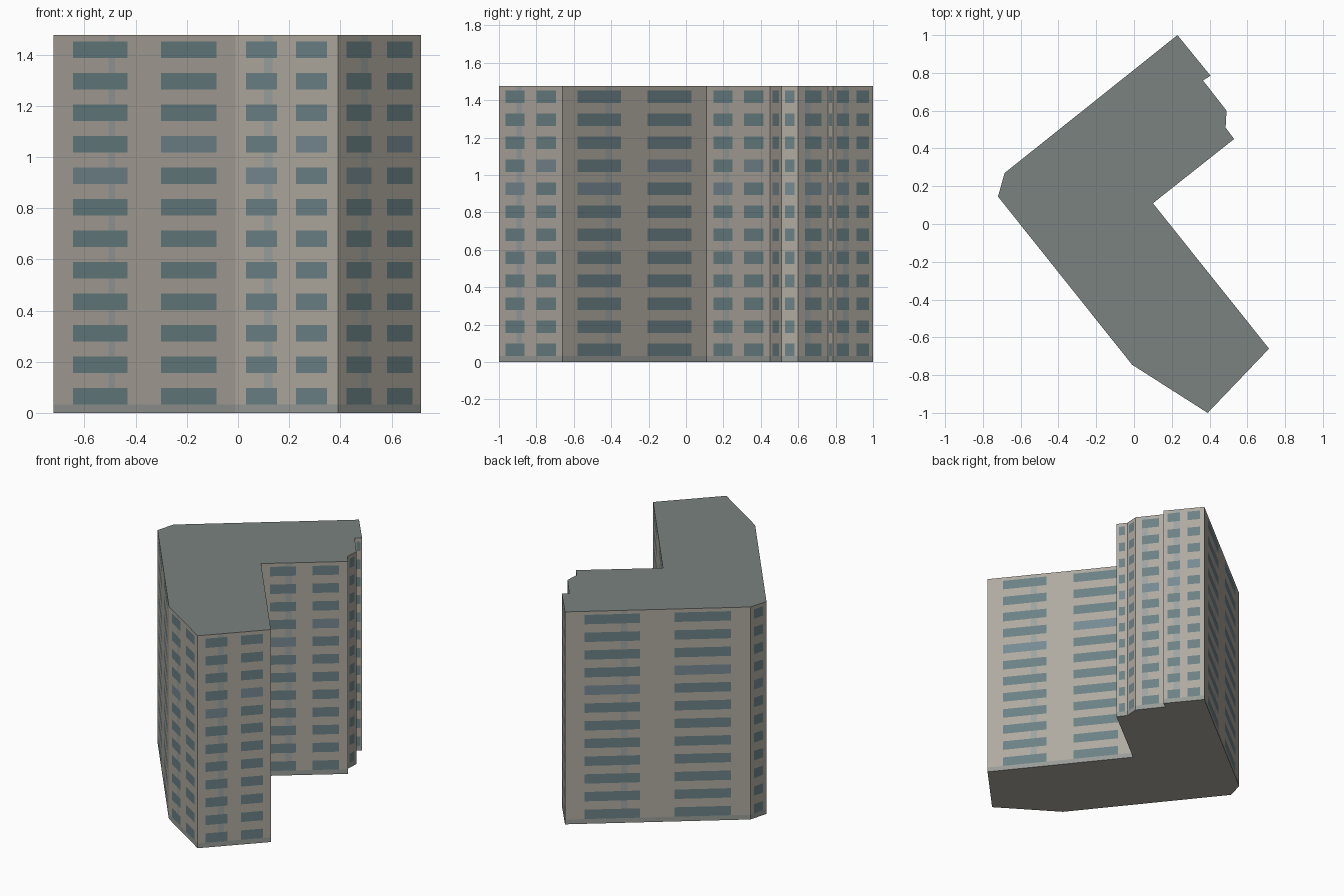
import bpy, bmesh, math

if "Cube" in bpy.data.objects:
    bpy.data.objects.remove(bpy.data.objects["Cube"])

HEIGHT, FLOORS = 1.476, 12
STOREY = HEIGHT / FLOORS
BASE_TOP, SILL, HEAD = 0.033, 0.033, 0.098

# L-shaped footprint, counter-clockwise
PLAN = [(0.23, 1.0), (-0.685, 0.27), (-0.72, 0.145), (-0.01, -0.745),
        (0.39, -1.0), (0.715, -0.66), (0.10, 0.11), (0.53, 0.45),
        (0.485, 0.51), (0.49, 0.60), (0.365, 0.76), (0.405, 0.785)]


def material(name, rgb):
    m = bpy.data.materials.new(name)
    lin = [((c / 255 + 0.055) / 1.055) ** 2.4 for c in rgb]
    m.diffuse_color = (*lin, 1)
    m.use_nodes = True
    m.node_tree.nodes["Principled BSDF"].inputs["Base Color"].default_value = m.diffuse_color
    return m


WALL = material("wall", (176, 170, 160))
GLASS = material("window_glass", (107, 130, 134))
PALE = material("pale_glass", (118, 138, 146))
STRIP = material("downpipe_strip", (156, 163, 160))
BASE = material("base_band", (152, 156, 151))
ROOF = material("roof", (122, 130, 127))


def make_object(name, bm, mats):
    me = bpy.data.meshes.new(name)
    bm.to_mesh(me)
    bm.free()
    for m in mats:
        me.materials.append(m)
    ob = bpy.data.objects.new(name, me)
    bpy.context.collection.objects.link(ob)
    return ob


def make_cap(name, z, mat, up):
    bm = bmesh.new()
    pts = PLAN if up else PLAN[::-1]
    bm.faces.new([bm.verts.new((x, y, z)) for x, y in pts])
    return make_object(name, bm, [mat])


# Storey lines shared by every wall, so corners meet cleanly
ZS = [0.0]
for f in range(FLOORS):
    ZS += [f * STOREY + SILL, f * STOREY + HEAD]
ZS.append(HEIGHT)


def make_wall(name, a, b):
    length = math.dist(a, b)
    # short walls carry one window per storey, the others two
    windows = [(0.22, 0.78)] if length < 0.25 else [(0.105, 0.405), (0.59, 0.895)]
    half = 0.02 / length
    strip = (0.32 - half, 0.32 + half) if length > 0.18 else (2, 2)
    us = sorted({0, 1, *(u for w in windows for u in w), *(u for u in strip if u < 1)})
    bm = bmesh.new()
    grid = [[bm.verts.new((a[0] + (b[0] - a[0]) * u, a[1] + (b[1] - a[1]) * u, z))
             for u in us] for z in ZS]
    for r in range(len(ZS) - 1):
        for c in range(len(us) - 1):
            u = (us[c] + us[c + 1]) / 2
            face = bm.faces.new((grid[r][c], grid[r][c + 1],
                                 grid[r + 1][c + 1], grid[r + 1][c]))
            hit = [i for i, w in enumerate(windows) if w[0] < u < w[1]]
            storey = r // 2
            if r == 0:
                face.material_index = 4
            elif r % 2 == 1 and hit:
                pale = (storey, hit[0]) in ((7, 0), (8, 1))
                face.material_index = 2 if pale else 1
            elif strip[0] < u < strip[1]:
                face.material_index = 3
    return make_object(name, bm, [WALL, GLASS, PALE, STRIP, BASE])


# Facades, roof and underside
for i, a in enumerate(PLAN):
    make_wall(f"facade_{i + 1}", a, PLAN[(i + 1) % len(PLAN)])
make_cap("flat_roof", HEIGHT, ROOF, True)
make_cap("underside", 0.0, WALL, False)
